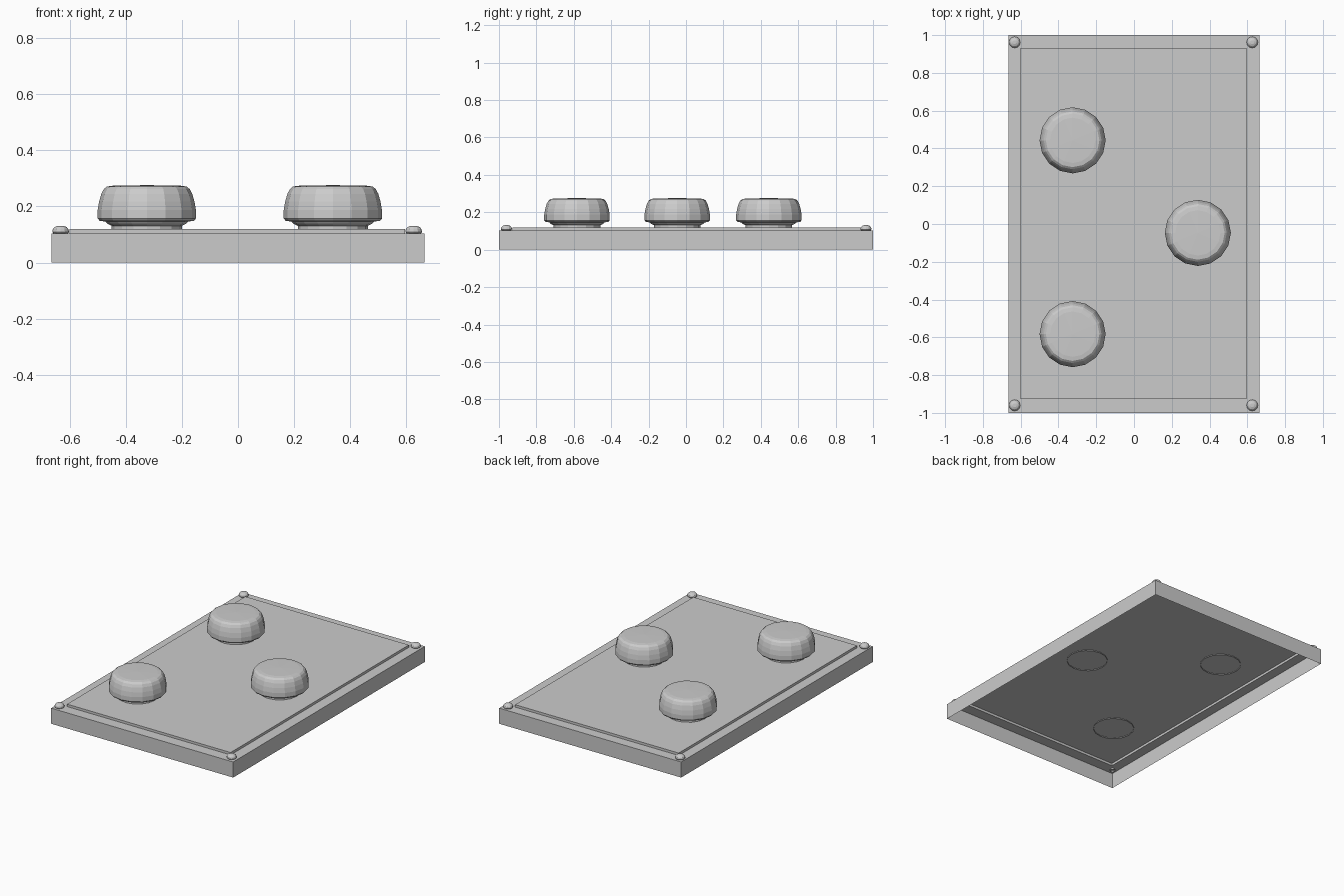
import bpy, bmesh
from math import sin, cos, tau

if "Cube" in bpy.data.objects:
    bpy.data.objects.remove(bpy.data.objects["Cube"])


def make_object(name, bm):
    bmesh.ops.recalc_face_normals(bm, faces=bm.faces)
    mesh = bpy.data.meshes.new(name)
    bm.to_mesh(mesh)
    bm.free()
    ob = bpy.data.objects.new(name, mesh)
    bpy.context.collection.objects.link(ob)
    return ob


def bridge(bm, a, b):
    n = len(a)
    for i in range(n):
        j = (i + 1) % n
        bm.faces.new((a[i], a[j], b[j], b[i]))


def rect(bm, x0, x1, y0, y1, z):
    return [bm.verts.new((x, y, z)) for x, y in
            ((x0, y0), (x1, y0), (x1, y1), (x0, y1))]


def turned(name, profile, sides, location, tip):
    """Turned shape, open below and closed by a shallow fan on top."""
    bm = bmesh.new()
    rings = [[bm.verts.new((r * cos(tau * i / sides), r * sin(tau * i / sides), z))
              for i in range(sides)] for r, z in profile]
    for a, b in zip(rings, rings[1:]):
        bridge(bm, a, b)
    top = bm.verts.new((0, 0, tip))
    for i in range(sides):
        bm.faces.new((rings[-1][i], rings[-1][(i + 1) % sides], top))
    ob = make_object(name, bm)
    ob.location = location
    return ob


# Hollow base: side walls, rim and raised centre panel, open underneath
bm = bmesh.new()
loops = [rect(bm, -0.665, 0.665, -1, 1, 0),
         rect(bm, -0.665, 0.665, -1, 1, 0.103),
         rect(bm, -0.6, 0.595, -0.927, 0.933, 0.103),
         rect(bm, -0.6, 0.595, -0.927, 0.933, 0.119)]
for a, b in zip(loops, loops[1:]):
    bridge(bm, a, b)
bm.faces.new(loops[-1])
make_object("base_plate", bm)

# Round bumpers with narrow necks
bumper = [(0.125, 0.113), (0.125, 0.131), (0.141, 0.139), (0.147, 0.146),
          (0.168, 0.149), (0.175, 0.157), (0.175, 0.187), (0.170, 0.217),
          (0.162, 0.245), (0.153, 0.262), (0.142, 0.271), (0.12, 0.274)]
for i, (x, y) in enumerate([(-0.325, 0.443), (0.338, -0.047), (-0.325, -0.583)]):
    turned(f"bumper_{i + 1}", bumper, 16, (x, y, 0), 0.276)

# Corner rivets
rivet = [(0.016, 0.095), (0.016, 0.103), (0.026, 0.104), (0.03, 0.109),
         (0.028, 0.119), (0.021, 0.127), (0.01, 0.131)]
for x in (-0.632, 0.626):
    for y in (-0.96, 0.962):
        turned("corner_rivet", rivet, 12, (x, y, 0), 0.131)
